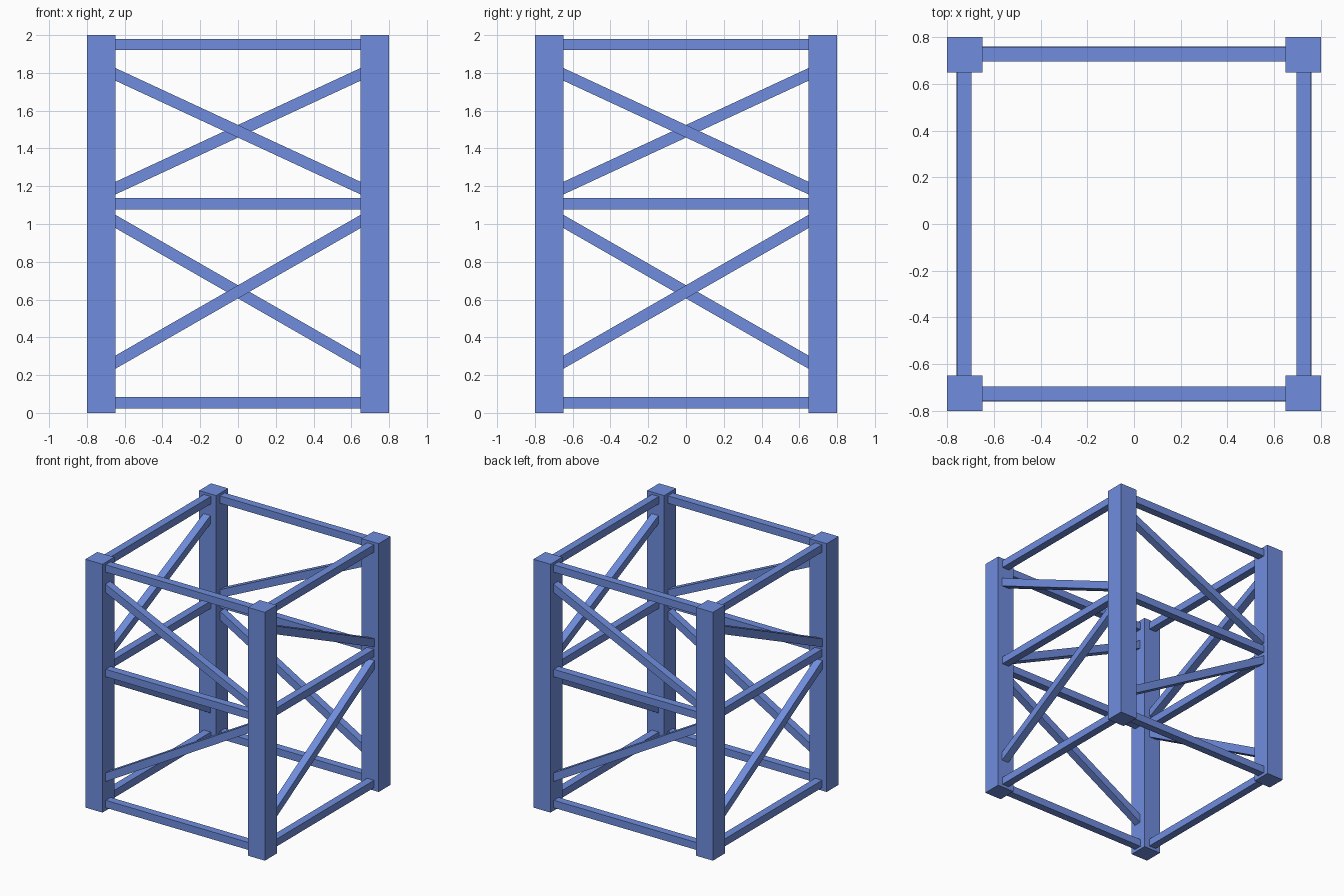
import bpy, bmesh
from math import pi
from mathutils import Matrix

if "Cube" in bpy.data.objects:
    bpy.data.objects.remove(bpy.data.objects["Cube"])

HALF = 0.655   # half span of a brace, just bedded into the posts

blue = bpy.data.materials.new("blue_paint")
blue.diffuse_color = (0.16, 0.27, 0.73, 1)
blue.use_nodes = True
blue.node_tree.nodes["Principled BSDF"].inputs["Base Color"].default_value = blue.diffuse_color


def finish(name, bm):
    bmesh.ops.recalc_face_normals(bm, faces=bm.faces)
    me = bpy.data.meshes.new(name)
    bm.to_mesh(me)
    bm.free()
    me.materials.append(blue)
    bpy.context.collection.objects.link(bpy.data.objects.new(name, me))


def brace(name, side, z_left, z_right, height, y):
    """Bar across one side, sheared so its ends sit flush on the posts."""
    bm = bmesh.new()
    bmesh.ops.create_cube(bm, size=1)
    for v in bm.verts:
        t = v.co.x + 0.5
        z_mid = z_left + (z_right - z_left) * t
        v.co = (v.co.x * 2 * HALF, y + v.co.y * 0.062, z_mid + v.co.z * height)
    bm.transform(Matrix.Rotation(side * pi / 2, 4, 'Z'))
    finish(name, bm)


sides = ["front", "right", "back", "left"]
for i, side in enumerate(sides):
    # corner post
    bm = bmesh.new()
    bmesh.ops.create_cube(bm, size=1)
    bm.transform(Matrix.Rotation(i * pi / 2, 4, 'Z')
                 @ Matrix.Translation((-0.724, -0.724, 1))
                 @ Matrix.Diagonal((0.152, 0.152, 2, 1)))
    finish(f"post_{side}", bm)

    # horizontal rails
    for level, z in (("bottom", 0.053), ("middle", 1.108), ("top", 1.95)):
        brace(f"{side}_{level}_rail", i, z, z, 0.06, -0.727)

    # one diagonal per bay, alternating direction
    brace(f"{side}_lower_diagonal", i, 0.265, 1.017, 0.07, -0.73)
    brace(f"{side}_upper_diagonal", i, 1.795, 1.187, 0.067, -0.73)
